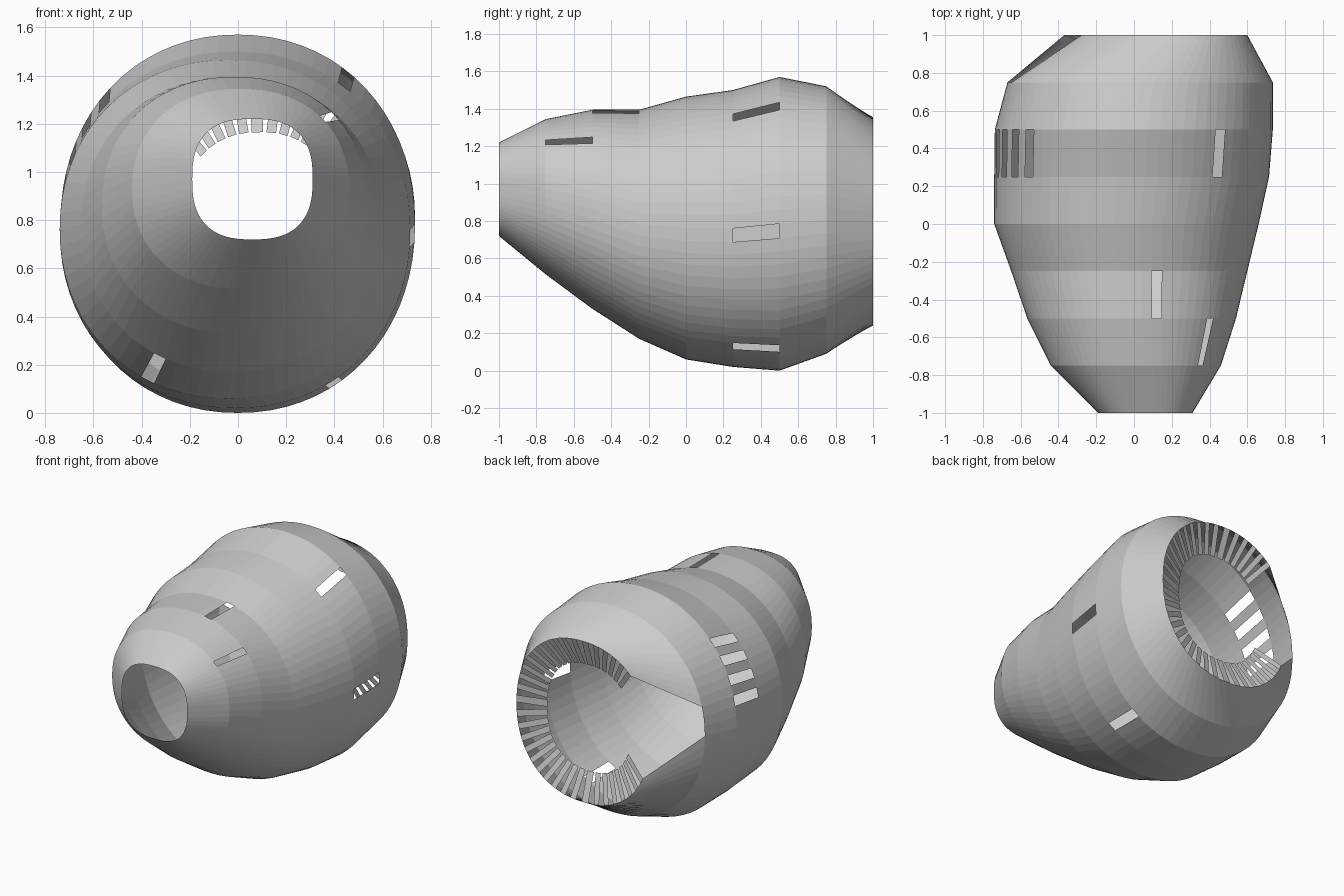
import bpy, bmesh, math
from mathutils import Vector

if "Cube" in bpy.data.objects:
    bpy.data.objects.remove(bpy.data.objects["Cube"])

N = 72            # segments round the body, 5 degrees each
SECTIONS = [      # y, left, right, bottom, top, roundness exponent
    (-1.00, -.19, .31, .72, 1.22, 2.6),
    (-.75, -.44, .46, .515, 1.345, 2.2),
    (-.50, -.565, .54, .33, 1.395, 2.15),
    (-.25, -.65, .60, .17, 1.395, 2.1),
    (0.00, -.74, .66, .06, 1.465, 2.1),
    (.25, -.74, .715, .02, 1.50, 2.1),
    (.50, -.737, .735, 0, 1.57, 2.1),
    (.75, -.67, .735, .09, 1.52, 2.1),
    (1.00, -.42, .60, .24, 1.355, 2.2),
]
# openings as (band, segment)
WINDOWS = {(1, 8), (2, 15), (3, 48), (5, 10), (5, 60), (5, 71),
           (5, 27), (5, 29), (5, 31), (5, 33)}
GAP = {(7, 33), (7, 34), (7, 35)}   # wedge-shaped side entrance at the back


def point(section, deg):
    y, l, r, b, t, p = section
    c, s = math.cos(math.radians(deg)), math.sin(math.radians(deg))
    f = lambda v: math.copysign(abs(v) ** (2 / p), v) if abs(v) > 1e-6 else 0
    return Vector(((l + r) / 2 + (r - l) / 2 * f(c), y,
                   (b + t) / 2 + (t - b) / 2 * f(s)))


def back_angle(k):
    # spread the back rim so the entrance widens towards the rear
    a = k * 360 / N
    if a <= 165:
        return a * 134 / 165
    if a < 180:
        return 134 + (a - 165) * 73 / 15
    return 207 + (a - 180) * 153 / 180


def finish(bm, name):
    me = bpy.data.meshes.new(name)
    bm.to_mesh(me)
    bm.free()
    ob = bpy.data.objects.new(name, me)
    bpy.context.collection.objects.link(ob)
    return ob


# lofted shell with window openings left out
bm = bmesh.new()
rings = []
for i, sec in enumerate(SECTIONS):
    last = i == len(SECTIONS) - 1
    rings.append([bm.verts.new(point(sec, back_angle(k) if last else k * 360 / N))
                  for k in range(N)])
for i in range(len(rings) - 1):
    for k in range(N):
        if (i, k) in WINDOWS | GAP:
            continue
        j = (k + 1) % N
        bm.faces.new((rings[i][k], rings[i][j], rings[i + 1][j], rings[i + 1][k]))
for v in [v for v in bm.verts if not v.link_faces]:
    bm.verts.remove(v)
finish(bm, "shell")

# blades pointing inward round the back rim
bm = bmesh.new()
rear = SECTIONS[-1]
centre = Vector(((rear[1] + rear[2]) / 2, 1, (rear[3] + rear[4]) / 2))
for k in range(0, N, 2):
    if (7, k) in GAP:
        continue
    a, b = point(rear, back_angle(k)), point(rear, back_angle(k + 1))
    inward = (centre - (a + b) / 2).normalized() * 0.19 + Vector((0, -.07, 0))
    bm.faces.new([bm.verts.new(v) for v in (a, b, b + inward, a + inward)])
finish(bm, "rear_blades")
